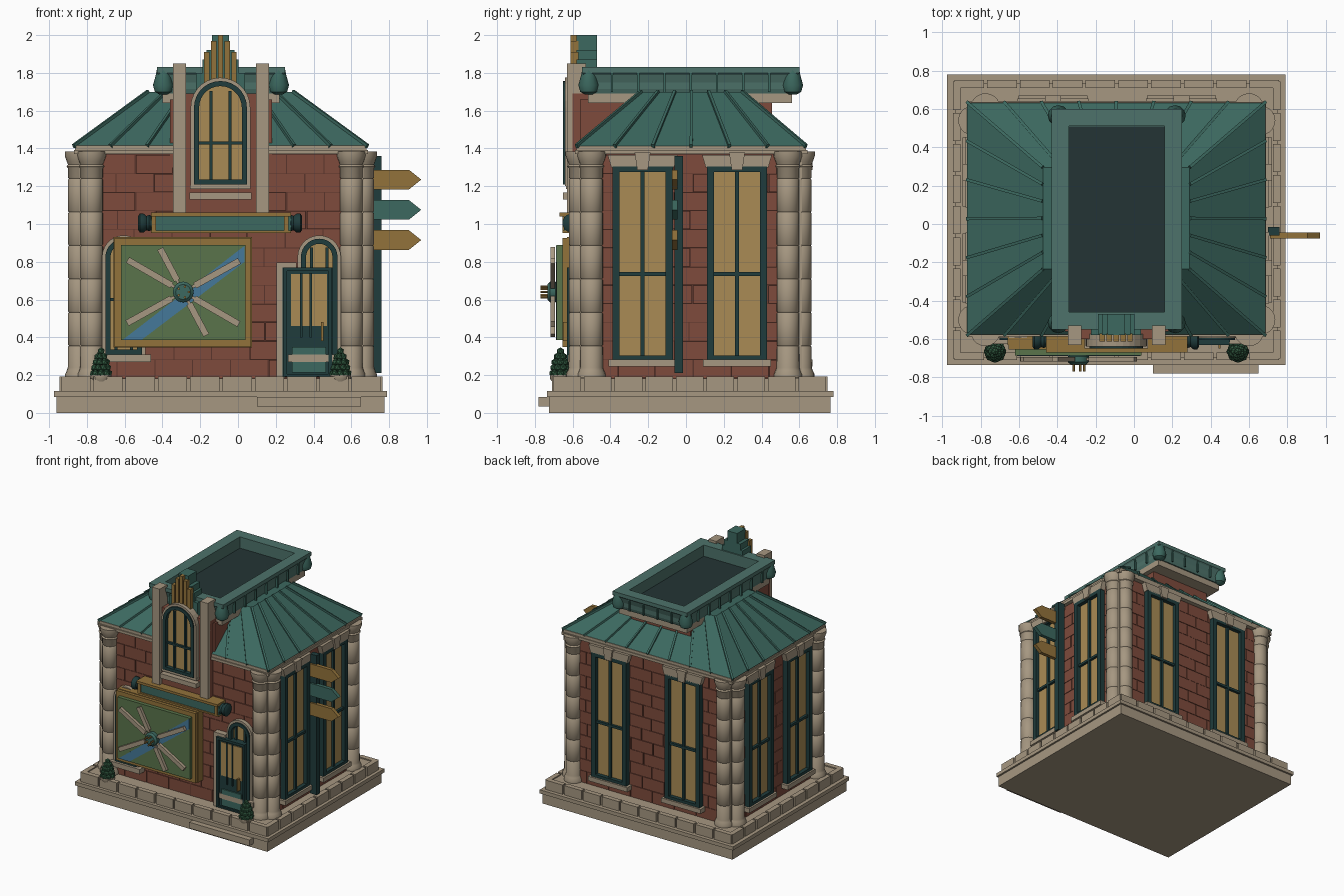
import bpy, bmesh, math, random
from mathutils import Matrix, Vector

if "Cube" in bpy.data.objects:
    bpy.data.objects.remove(bpy.data.objects["Cube"])
random.seed(4)
COL = dict(stone=(.38, .31, .22), brick=(.21, .07, .045), mortar=(.10, .035, .025), teal=(.045, .14, .115),
           teal_lt=(.075, .17, .145), dark=(.014, .045, .045), glass=(.40, .26, .09), gold=(.29, .17, .043),
           green=(.10, .175, .07), blue=(.06, .19, .32), leaf=(.03, .10, .05), floor=(.017, .034, .035))
parts, I = {}, Matrix()

def P(name, col, smooth=False):
    return parts.setdefault(name, (bmesh.new(), col, smooth))[0]

def box(bm, x0, x1, y0, y1, z0, z1, M=I):
    S = Matrix.Diagonal((x1 - x0, y1 - y0, z1 - z0, 1))
    bmesh.ops.create_cube(bm, size=1, matrix=M @ Matrix.Translation(((x0+x1)/2, (y0+y1)/2, (z0+z1)/2)) @ S)

def wbox(bm, M, u0, u1, z0, z1, d0, d1):      # box on a wall: d is distance out of the wall
    box(bm, u0, u1, -d1, -d0, z0, z1, M)

def loft(bm, loops, closed=False):            # join equal-sized point loops
    vs = [[bm.verts.new(p) for p in l] for l in loops]
    n = len(vs[0])
    for a, b in zip(vs, vs[1:] + ([vs[0]] if closed else [])):
        for i in range(n):
            bm.faces.new((a[i], a[(i+1) % n], b[(i+1) % n], b[i]))
    if not closed:
        bm.faces.new(vs[0]); bm.faces.new(vs[-1])

def at(M, pts, d):
    return [M @ Vector((u, -d, z)) for u, z in pts]

def prism(bm, M, pts, d0, d1):
    loft(bm, [at(M, pts, d0), at(M, pts, d1)])

def ring(bm, M, po, pi, d0, d1):
    loft(bm, [at(M, po, d0), at(M, po, d1), at(M, pi, d1), at(M, pi, d0)], True)

def rect(x0, x1, y0, y1, z, i=0):
    return [(x0+i, y0+i, z), (x1-i, y0+i, z), (x1-i, y1-i, z), (x0+i, y1-i, z)]

def lathe(bm, prof, x, y, n=20, M=I):
    loft(bm, [[M @ Vector((x + r*math.cos(k*math.tau/n), y + r*math.sin(k*math.tau/n), z))
               for k in range(n)] for r, z in prof])

def beam(bm, a, b, w, h):
    a, b = Vector(a), Vector(b)
    M = Matrix.Translation((a+b)/2) @ (b-a).to_track_quat('Z', 'Y').to_matrix().to_4x4()
    L = (b-a).length/2
    box(bm, -w/2, w/2, -h/2, h/2, -L, L, M)

def arch(c, w, z0, zt, n=14):
    return [(c-w, z0), (c+w, z0)] + [(c + w*math.cos(k*math.pi/n), zt - w + w*math.sin(k*math.pi/n)) for k in range(n+1)][:-1] + [(c-w, zt-w)]

def quad(u0, u1, z0, z1):
    return [(u0, z0), (u1, z0), (u1, z1), (u0, z1)]

def frame(x, y, deg):
    return Matrix.Translation((x, y, 0)) @ Matrix.Rotation(math.radians(deg), 4, 'Z')

CX, CY = -.0875, .025
F, R = frame(0, -.555, 0), frame(.655, CY, 90)
B, L = frame(CX, .605, 180), frame(-.83, CY, -90)

# base slab, step and plinth blocks
b = P('base_slab', 'stone')
box(b, -.96, .775, -.725, .765, 0, .09)
box(b, -.975, .79, -.735, .78, .085, .115)
box(b, -.93, .75, -.695, .735, .115, .183)
box(P('front_step', 'stone'), .10, .65, -.78, -.70, .035, .085)
b = P('plinth_blocks', 'stone')
for a0, a1, along_x in ((-.945, .765, True), (-.71, .75, False)):
    n = 10 if along_x else 9
    s = (a1 - a0)/n
    for k in range(n):
        p, q = a0 + k*s + .008, a0 + (k+1)*s - .008
        for o in ((-.71, .71) if along_x else (-.945, .725)):
            box(b, *((p, q, o, o+.04) if along_x else (o, o+.04, p, q)), .115, .192)

# walls with running-bond bricks
box(P('wall_core', 'mortar'), -.83, .655, -.555, .605, .18, 1.38)
b = P('wall_bricks', 'brick')
for M, u0, u1 in ((F, -.83, .655), (B, -.742, .742), (R, -.58, .58), (L, -.58, .58)):
    for c in range(12):
        z, u = .185 + c*.0985, u0 - (c % 2)*.1 - random.random()*.03
        while u < u1:
            if min(u+.2, u1) - max(u, u0) > .02:
                wbox(b, M, max(u, u0), min(u+.194, u1), z, z+.0955, -.01, .006 + random.random()*.003)
            u += .2

# corner piers and paired drum columns
b = P('corner_piers', 'stone')
for x in (-.84, .555):
    for y in (-.565, .505):
        box(b, x, x+.11, y, y+.11, .18, 1.38)
prof = [(.075, .185), (.075, .205), (.066, .225), (.061, .24)]
for k in range(6):
    z = .355 + k*.177
    prof += [(.06, z-.006), (.055, z), (.06, z+.006)]
prof += [(.06, 1.295), (.068, 1.305), (.06, 1.315), (.066, 1.33), (.077, 1.36), (.077, 1.385)]
b = P('corner_columns', 'stone', True)
for s in (-1, 1):
    for x, y in ((CX + s*.6875, -.56), (CX + s*.6875, .605), (-.84, .02 + s*.52), (.66, .02 + s*.52)):
        lathe(b, prof, x, y)

# tall side and back windows
for M, cs in ((R, (-.255, .245)), (L, (-.245, .255)), (B, (-.335, .335))):
    for c in cs:
        wbox(P('tall_window_glass', 'glass'), M, c-.14, c+.14, .29, 1.29, -.01, .018)
        d = P('tall_window_frames', 'dark')
        ring(d, M, quad(c-.16, c+.16, .275, 1.305), quad(c-.122, c+.122, .305, 1.275), 0, .05)
        wbox(d, M, c-.01, c+.01, .3, 1.28, 0, .036)
        wbox(d, M, c-.13, c+.13, .725, .745, 0, .038)
        s = P('tall_window_stone', 'stone')
        wbox(s, M, c-.18, c+.18, .245, .282, 0, .065)
        prism(s, M, [(c-.165, 1.298), (c+.165, 1.298), (c+.185, 1.365), (c-.185, 1.365)], 0, .05)
        prism(s, M, [(c-.028, 1.285), (c+.028, 1.285), (c+.042, 1.378), (c-.042, 1.378)], 0, .065)

def arched(c, w, z0, zt, d, bars, tz):
    prism(P('arched_glass', 'glass'), F, arch(c, w-.02, z0, zt-.02), d-.04, d+.012)
    ring(P('arched_surround', 'stone'), F, arch(c, w, z0-.01, zt), arch(c, w-.02, z0, zt-.02), d-.03, d+.035)
    k = P('arched_frame', 'dark')
    ring(k, F, arch(c, w-.018, z0, zt-.018), arch(c, w-.045, z0+.025, zt-.045), d, d+.045)
    for o in bars:
        wbox(k, F, c+o-.008, c+o+.008, z0+.01, zt-.045-abs(o)*.5, d, d+.028)
    wbox(k, F, c-w+.03, c+w-.03, tz-.008, tz+.008, d, d+.03)

# front arched windows and the dormer window
for c in (-.605, .43):
    arched(c, .115, .31, .94, .005, (-.04, .04), .6)
    wbox(P('arched_sills', 'stone'), F, c-.165, c+.145, .27, .31, 0, .07)
T = -.093
box(P('penthouse_bricks', 'brick'), -.36, .18, -.56, .455, 1.3, 1.66)
box(P('dormer_wall', 'brick'), -.345, .165, -.6, -.5, 1.05, 1.69)
arched(T, .158, 1.21, 1.775, .05, (-.05, .05), 1.43)
s = P('dormer_stone', 'stone')
for x in (-.345, .095):
    box(s, x, x+.07, -.63, -.53, 1.05, 1.85)
box(s, T-.165, T+.165, -.65, -.58, 1.13, 1.168)
box(s, T-.16, T+.16, -.635, -.58, 1.185, 1.205)

# stepped crest with gold bars
b = P('crest_steps', 'teal')
for w, z in ((.13, 1.80), (.095, 1.87), (.075, 1.92), (.045, 2.0)):
    box(b, T-w, T+w, -.58, -.47, 1.66, z)
b = P('crest_bars', 'gold')
for o, z in ((0, 2.0), (-.036, 1.97), (.036, 1.97), (-.072, 1.91), (.072, 1.91)):
    box(b, T+o-.014, T+o+.014, -.612, -.57, 1.70, z)

# eave cornice, hipped roof and its ribs
b = P('eave_cornice', 'stone')
box(b, -.868, .688, -.588, .642, 1.37, 1.392)
box(b, -.862, .68, -.58, .636, 1.39, 1.415)
eave, top = rect(-.87, .685, -.58, .635, 1.412), rect(-.475, .29, -.235, .295, 1.70)
loft(P('hip_roof', 'teal'), [eave, top])
b = P('roof_ribs', 'teal')
for i in range(4):
    e0, e1, t0, t1 = (Vector(v) for v in (eave[i], eave[(i+1) % 4], top[i], top[(i+1) % 4]))
    for k in range(6 if i % 2 else 8):
        f = k/(6 if i % 2 else 8)
        beam(b, e0.lerp(e1, f), t0.lerp(t1, f), .016, .022)

# roof crown with sunken deck
box(P('crown_stone_band', 'stone'), -.40, .22, -.52, .56, 1.64, 1.695)
C = (-.43, .25, -.55, .60)
loft(P('roof_crown', 'teal_lt'), [rect(*C, z, i) for i, z in ((.03, 1.69), (.022, 1.715), (.02, 1.75), (.008, 1.79),
     (0, 1.80), (0, 1.83), (.09, 1.83), (.09, 1.735))])
box(P('crown_deck', 'floor'), -.339, .159, -.459, .509, 1.72, 1.738)
b = P('crown_seams', 'teal')
for k in range(1, 8):
    y = -.53 + k*1.11/8
    for x in (-.422, .242):
        box(b, x-.008, x+.008, y-.006, y+.006, 1.70, 1.80)
for k in range(1, 5):
    x = -.41 + k*.64/5
    box(b, x-.006, x+.006, .585, .598, 1.70, 1.80)
b = P('crown_corners', 'teal', True)
for x in (-.395, .215):
    for y in (-.515, .565):
        lathe(b, [(.02, 1.685), (.045, 1.70), (.055, 1.735), (.04, 1.79), (.035, 1.815)], x, y, 12)

# sign bar with scroll ends
b = P('sign_rails', 'gold')
wbox(b, F, -.46, .28, 1.04, 1.06, 0, .115)
wbox(b, F, -.46, .28, .953, .965, 0, .1)
for x in (-.445, .255):
    wbox(b, F, x-.012, x+.012, .955, 1.05, 0, .1)
wbox(P('sign_bar', 'teal'), F, -.46, .28, .963, 1.042, 0, .09)
b = P('sign_scrolls', 'dark', True)
for x, s in ((-.455, -1), (.265, 1)):
    M = F @ Matrix.Translation((x, -.05, 1.005)) @ Matrix.Rotation(s*math.pi/2, 4, 'Y')
    lathe(b, [(.035, 0), (.043, .015), (.038, .03), (.05, .045), (.05, .065), (.035, .075)], 0, 0, 14, M)

# picture board with river and a windmill rotor
b = P('board_frame', 'gold')
wbox(b, F, -.66, .075, .345, .93, 0, .075)
ring(b, F, quad(-.655, .07, .35, .925), quad(-.62, .04, .385, .89), .07, .1)
wbox(P('board_picture', 'green'), F, -.62, .04, .385, .89, .07, .13)
prism(P('board_river', 'blue'), F, [(-.61, .387), (-.51, .387), (.035, .80), (.035, .885)], .12, .134)
H = (-.29, .64)
b = P('rotor_blades', 'stone')
for a in (29, 63, 118, 150, 209, 243, 298, 330)[::1]:
    if a in (63, 243):
        continue
    M = F @ Matrix.Translation((H[0], -.15, H[1])) @ Matrix.Rotation(-math.radians(a), 4, 'Y')
    box(b, .07, .34 if a not in (118, 298) else .26, -.012, .012, -.017, .017, M)
    box(b, .0, .08, -.006, .006, -.008, .008, M)
M = F @ Matrix.Translation((H[0], 0, H[1])) @ Matrix.Rotation(math.pi/2, 4, 'X')
lathe(P('rotor_hub', 'teal', True), [(.03, .12), (.055, .135), (.055, .165), (.04, .178)], 0, 0, 16, M)
b = P('rotor_pins', 'gold')
for k in range(5):
    o = math.tau*k/5
    lathe(b, [(.007, .16), (.007, .215)], .03*math.cos(o), .03*math.sin(o), 6, M)

# entrance door
wbox(P('door_jamb', 'stone'), F, .205, .25, .185, .795, 0, .055)
wbox(P('door_jamb', 'stone'), F, .205, .31, .765, .795, 0, .055)
wbox(P('door_leaf', 'dark'), F, .235, .50, .19, .77, 0, .06)
wbox(P('door_glass', 'glass'), F, .28, .47, .46, .735, .05, .066)
b = P('door_frame', 'dark')
ring(b, F, quad(.24, .498, .193, .77), quad(.26, .48, .205, .75), .055, .075)
for x in (.335, .385):
    wbox(b, F, x-.006, x+.006, .4, .74, .06, .074)
wbox(P('door_panel', 'teal'), F, .285, .465, .215, .35, .05, .07)
wbox(P('door_handle', 'gold'), F, .44, .452, .38, .48, .06, .095)

# finger post with arrow boards
box(P('sign_post', 'dark'), .70, .76, -.06, -.015, .21, 1.36)
A = frame(0, -.045, 0)
for k, col in enumerate(('gold', 'teal', 'gold')):
    z = 1.235 - .16*k
    prism(P('arrow_board_%d' % (k+1), col), A, [(.71, z-.052), (.905, z-.052), (.97, z), (.905, z+.052), (.71, z+.052)], 0, .03)

# potted shrubs
for x in (-.725, .542):
    lathe(P('plant_pots', 'stone', True), [(.033, .113), (.045, .165), (.056, .18), (.056, .2), (.04, .2)], x, -.665, 14)
    b = P('shrubs', 'leaf')
    for t, (r, n) in enumerate(((.04, 8), (.037, 8), (.029, 7), (.018, 5), (0, 1))):
        for k in range(n):
            o = math.tau*(k + t*.5)/n
            bmesh.ops.create_icosphere(b, subdivisions=1, radius=.021,
                matrix=Matrix.Translation((x + r*math.cos(o), -.665 + r*math.sin(o), .21 + t*.029)))

# turn every collected part into an object
mats = {}
for name, (bm, col, smooth) in parts.items():
    bmesh.ops.recalc_face_normals(bm, faces=bm.faces)
    me = bpy.data.meshes.new(name)
    bm.to_mesh(me); bm.free()
    ob = bpy.data.objects.new(name, me)
    bpy.context.collection.objects.link(ob)
    if col not in mats:
        mats[col] = bpy.data.materials.new(col)
        mats[col].diffuse_color = (*COL[col], 1)
    me.materials.append(mats[col])
    if smooth:
        bpy.ops.object.select_all(action='DESELECT')
        ob.select_set(True)
        bpy.context.view_layer.objects.active = ob
        bpy.ops.object.shade_smooth_by_angle(angle=math.radians(40))

for m in bpy.data.materials:
    if m.users and not m.is_grease_pencil:
        m.use_nodes = True
        m.node_tree.nodes["Principled BSDF"].inputs["Base Color"].default_value = m.diffuse_color
